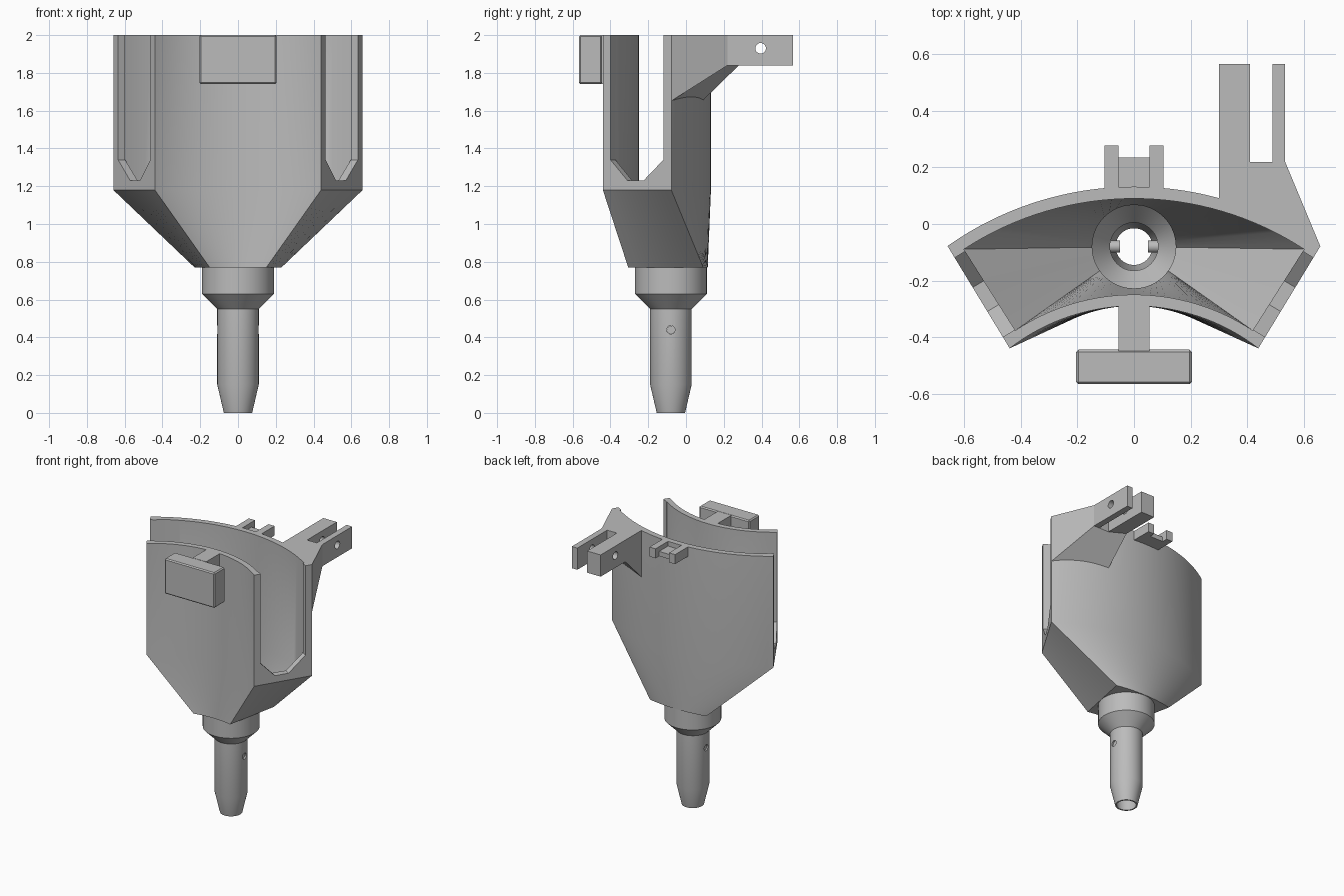
import bpy, bmesh, math
from math import sin, cos, radians, pi
from mathutils import Vector

if "Cube" in bpy.data.objects:
    bpy.data.objects.remove(bpy.data.objects["Cube"])

grey = bpy.data.materials.new("plain_grey")
grey.use_nodes = True
grey.diffuse_color = (0.5, 0.5, 0.5, 1)
grey.node_tree.nodes["Principled BSDF"].inputs["Base Color"].default_value = (0.5, 0.5, 0.5, 1)

AXIS_Y = -0.08     # centre of the spout
ARC_Y = -1.01      # centre of the curved walls
WALL = 0.045


def add_object(name, bm):
    bmesh.ops.recalc_face_normals(bm, faces=bm.faces[:])
    mesh = bpy.data.meshes.new(name)
    bm.to_mesh(mesh)
    bm.free()
    ob = bpy.data.objects.new(name, mesh)
    bpy.context.collection.objects.link(ob)
    mesh.materials.append(grey)
    return ob


def activate(ob):
    bpy.ops.object.select_all(action='DESELECT')
    ob.select_set(True)
    bpy.context.view_layer.objects.active = ob


def smooth(ob):
    activate(ob)
    bpy.ops.object.shade_smooth_by_angle(angle=radians(28))


def cut(ob, cutters):
    activate(ob)
    for c in cutters:
        mod = ob.modifiers.new("cut", 'BOOLEAN')
        mod.operation, mod.solver, mod.object = 'DIFFERENCE', 'EXACT', c
        bpy.ops.object.modifier_apply(modifier=mod.name)


def skin(name, loops, cyclic):
    """Bridge rings of equal length; cyclic also joins the last to the first."""
    bm = bmesh.new()
    rings = [[bm.verts.new(p) for p in loop] for loop in loops]
    pairs = list(zip(rings, rings[1:]))
    if cyclic:
        pairs.append((rings[-1], rings[0]))
    for a, b in pairs:
        for i in range(len(a)):
            j = (i + 1) % len(a)
            bm.faces.new((a[i], a[j], b[j], b[i]))
    if not cyclic:
        bm.faces.new(rings[0])
        bm.faces.new(rings[-1])
    return add_object(name, bm)


def box(name, x0, x1, y0, y1, z0, z1, bevel=0):
    loops = [[(x0, y0, z), (x1, y0, z), (x1, y1, z), (x0, y1, z)] for z in (z0, z1)]
    ob = skin(name, loops, False)
    if bevel:
        activate(ob)
        mod = ob.modifiers.new("bevel", 'BEVEL')
        mod.width, mod.segments = bevel, 1
        bpy.ops.object.modifier_apply(modifier=mod.name)
    return ob


def rod_x(name, x0, x1, y, z, r):
    ring = [2 * pi * i / 24 for i in range(24)]
    return skin(name, [[(x, y + r * cos(a), z + r * sin(a)) for a in ring]
                       for x in (x0, x1)], False)


def sector(z, x_back, r_back, x_front, r_front, n=32, m=8):
    """Curved four-sided outline: back arc, side, front arc, side."""
    def arc(x, r, t):
        a = math.asin(x / r) * t
        return Vector((r * sin(a), ARC_Y + r * cos(a), z))
    back = [arc(x_back, r_back, 1 - 2 * i / n) for i in range(n + 1)]
    front = [arc(x_front, r_front, -1 + 2 * i / n) for i in range(n + 1)]
    left = [back[-1].lerp(front[0], i / m) for i in range(1, m)]
    right = [front[-1].lerp(back[0], i / m) for i in range(1, m)]
    return back + left + front + right


# Cup: tapered outside, funnel inside
inner = sector(1.18, 0.602, 1.10, 0.42, 0.76)
throat = []
for p in inner:
    a = math.atan2(p.y - AXIS_Y, p.x)
    throat.append((0.148 * cos(a), AXIS_Y + 0.148 * sin(a), 0.77))
cup = skin("cup", [
    sector(0.77, 0.23, 1.125, 0.15, 0.72),
    sector(1.18, 0.66, 1.142, 0.44, 0.72),
    sector(2.0, 0.66, 1.142, 0.44, 0.72),
    sector(2.0, 0.602, 1.10, 0.42, 0.76),
    inner, throat], True)

# Open slots in both side walls, with chamfered lower corners
slots = []
for s in (1, -1):
    start = Vector((0.44, -0.44, 0))
    along = Vector((0.22, 0.36, 0))
    out = Vector((0.36, -0.22, 0)).normalized()
    outline = [(-0.40, 2.1), (-0.40, 1.34), (-0.31, 1.23),
               (-0.225, 1.23), (-0.12, 1.34), (-0.12, 2.1)]
    loops = []
    for d in (-0.07, 0.06):
        loop = []
        for y, z in outline:
            p = start + along * ((y + 0.44) / 0.36) + out * d
            loop.append((s * p.x, p.y, z))
        loops.append(loop)
    slots.append(skin("slot_cutter", loops, False))
cut(cup, slots)
smooth(cup)

# Hollow spout with collar, cone and tapered tip
profile = [(0.19, 0.77), (0.19, 0.63), (0.11, 0.55), (0.11, 0.15), (0.075, 0),
           (0.065, 0), (0.085, 0.15), (0.085, 0.53), (0.148, 0.61), (0.148, 0.77)]
turn = [2 * pi * i / 64 for i in range(64)]
spout = skin("spout", [[(r * cos(a), AXIS_Y + r * sin(a), z) for a in turn]
                       for r, z in profile], True)
pin_hole = rod_x("pin_hole_cutter", -0.2, 0.2, AXIS_Y, 0.44, 0.022)
cut(spout, [pin_hole])
smooth(spout)
for name, s in (("left_pin", 1), ("right_pin", -1)):
    smooth(rod_x(name, s * 0.05, s * 0.098, AXIS_Y, 0.44, 0.0215))

# Front hook: stem and plate
box("hook_stem", -0.055, 0.055, -0.45, -0.27, 1.74, 2.0)
box("hook_plate", -0.205, 0.205, -0.567, -0.445, 1.74, 2.0, 0.008)

# Small rear clip
for name, s in (("left_clip_prong", 1), ("right_clip_prong", -1)):
    x0, x1 = sorted((s * 0.055, s * 0.105))
    box(name, x0, x1, 0.10, 0.277, 1.93, 2.0)
box("clip_bridge", -0.06, 0.06, 0.10, 0.235, 1.93, 1.965)

# Rear hinge: sloped support and two tines with a cross hole
support = [(0.30, 0.085, 1.65), (0.66, -0.08, 1.65), (0.535, 0.22, 1.84),
           (0.49, 0.22, 1.84), (0.41, 0.22, 1.84), (0.30, 0.28, 1.84)]
skin("hinge_support", [support, [(x, y, 2.0) for x, y, z in support]], False)
hinge_hole = rod_x("hinge_hole_cutter", 0.2, 0.7, 0.395, 1.93, 0.028)
for name, x0, x1 in (("inner_tine", 0.30, 0.41), ("outer_tine", 0.49, 0.535)):
    tine = box(name, x0, x1, 0.22, 0.567, 1.84, 2.0)
    cut(tine, [hinge_hole])
    smooth(tine)

for c in slots + [pin_hole, hinge_hole]:
    bpy.data.objects.remove(c)
